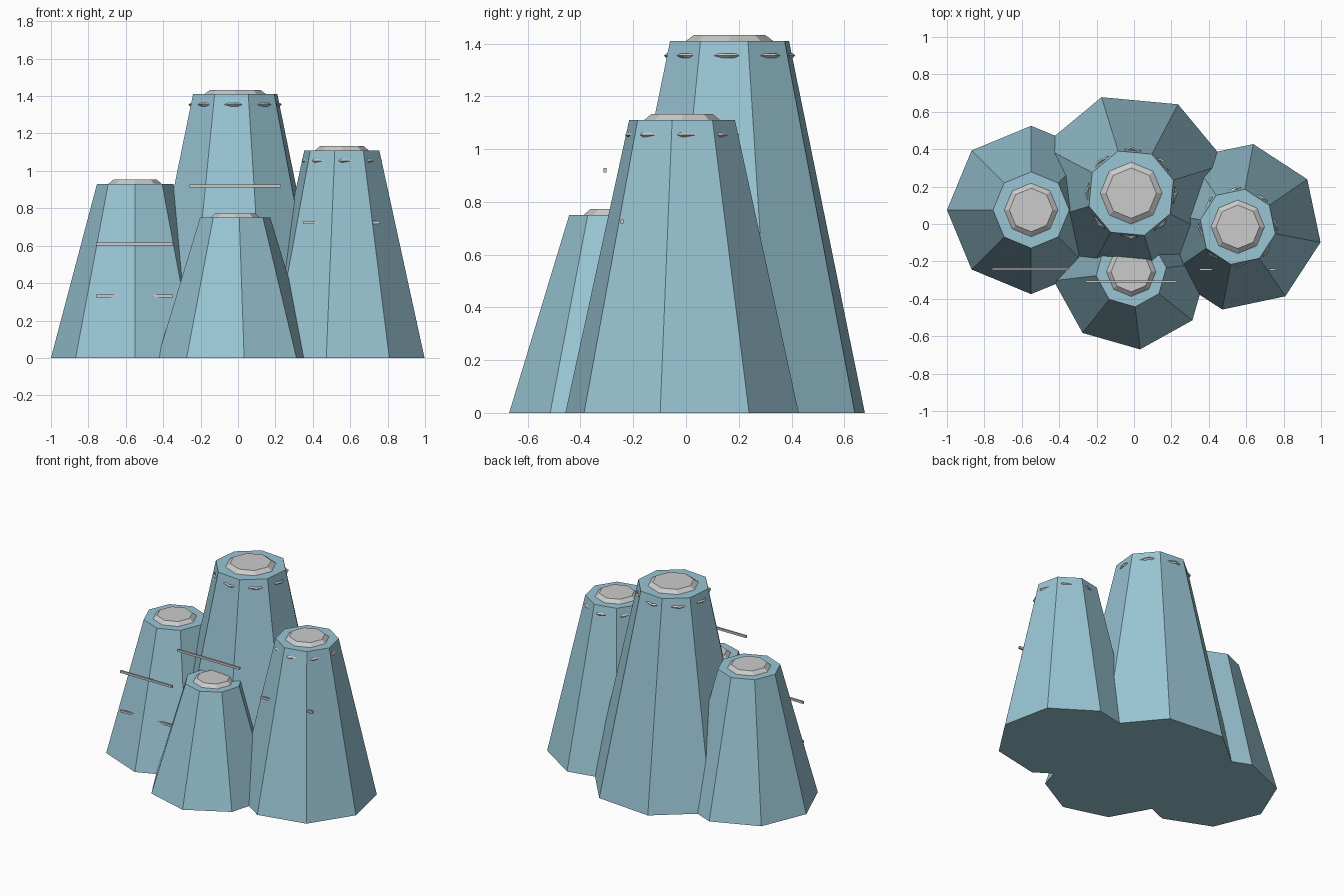
import bpy
from math import cos, sin, pi, radians

if "Cube" in bpy.data.objects:
    bpy.data.objects.remove(bpy.data.objects["Cube"])

ice = bpy.data.materials.new("pale_blue")
ice.diffuse_color = (0.32, 0.56, 0.66, 1)
ice.use_nodes = True
ice.node_tree.nodes["Principled BSDF"].inputs["Base Color"].default_value = ice.diffuse_color


def frustum(name, x, y, z, r1, r2, h, phase, mat=None):
    """Flat-faced eight-sided frustum standing on z, first corner at angle phase."""
    verts = [(r * cos(phase + k * pi / 4), r * sin(phase + k * pi / 4), dz)
             for r, dz in ((r1, 0), (r2, h)) for k in range(8)]
    faces = [(k, (k + 1) % 8, (k + 1) % 8 + 8, k + 8) for k in range(8)]
    faces += [tuple(range(7, -1, -1)), tuple(range(8, 16))]
    me = bpy.data.meshes.new(name)
    me.from_pydata(verts, [], faces)
    ob = bpy.data.objects.new(name, me)
    ob.location = (x, y, z)
    bpy.context.collection.objects.link(ob)
    if mat:
        me.materials.append(mat)


def ring(name, x, y, z, r):
    """Eight-sided band whose corners poke out of the tower wall."""
    bpy.ops.mesh.primitive_torus_add(major_segments=8, minor_segments=4,
                                     major_radius=r, minor_radius=0.009,
                                     location=(x, y, z))
    bpy.context.object.name = name


def bar(name, x, y, z, w):
    bpy.ops.mesh.primitive_cube_add(size=1, location=(x, y, z))
    ob = bpy.context.object
    ob.name = name
    ob.scale = (w, 0.012, 0.016)


# Towers: name, x, y, base radius, top radius, height, phase
towers = [
    ("left", -0.55, 0.075, 0.45, 0.204, 0.93, 0.0),
    ("centre", -0.015, 0.165, 0.537, 0.236, 1.41, 0.3),
    ("right", 0.555, -0.015, 0.45, 0.204, 1.11, 0.6),
    ("front", -0.015, -0.255, 0.418, 0.189, 0.75, 0.9),
]
for name, x, y, r1, r2, h, ph in towers:
    frustum(name + "_tower", x, y, 0, r1, r2, h, ph, ice)
    # Pale lid on the summit
    frustum(name + "_cap", x, y, h - 0.005, r2 * 0.73, r2 * 0.57, 0.028, 0)

# Bands just under the two tallest rims
ring("centre_band", -0.015, 0.165, 1.354, 0.240)
ring("right_band", 0.555, -0.015, 1.054, 0.207)

# Thin horizontal ledges at the front
bar("centre_ledge", -0.015, -0.307, 0.92, 0.49)
bar("left_upper_ledge", -0.553, -0.24, 0.61, 0.41)
bar("left_lower_ledge", -0.553, -0.24, 0.33, 0.41)
bar("right_ledge", 0.555, -0.243, 0.725, 0.41)
